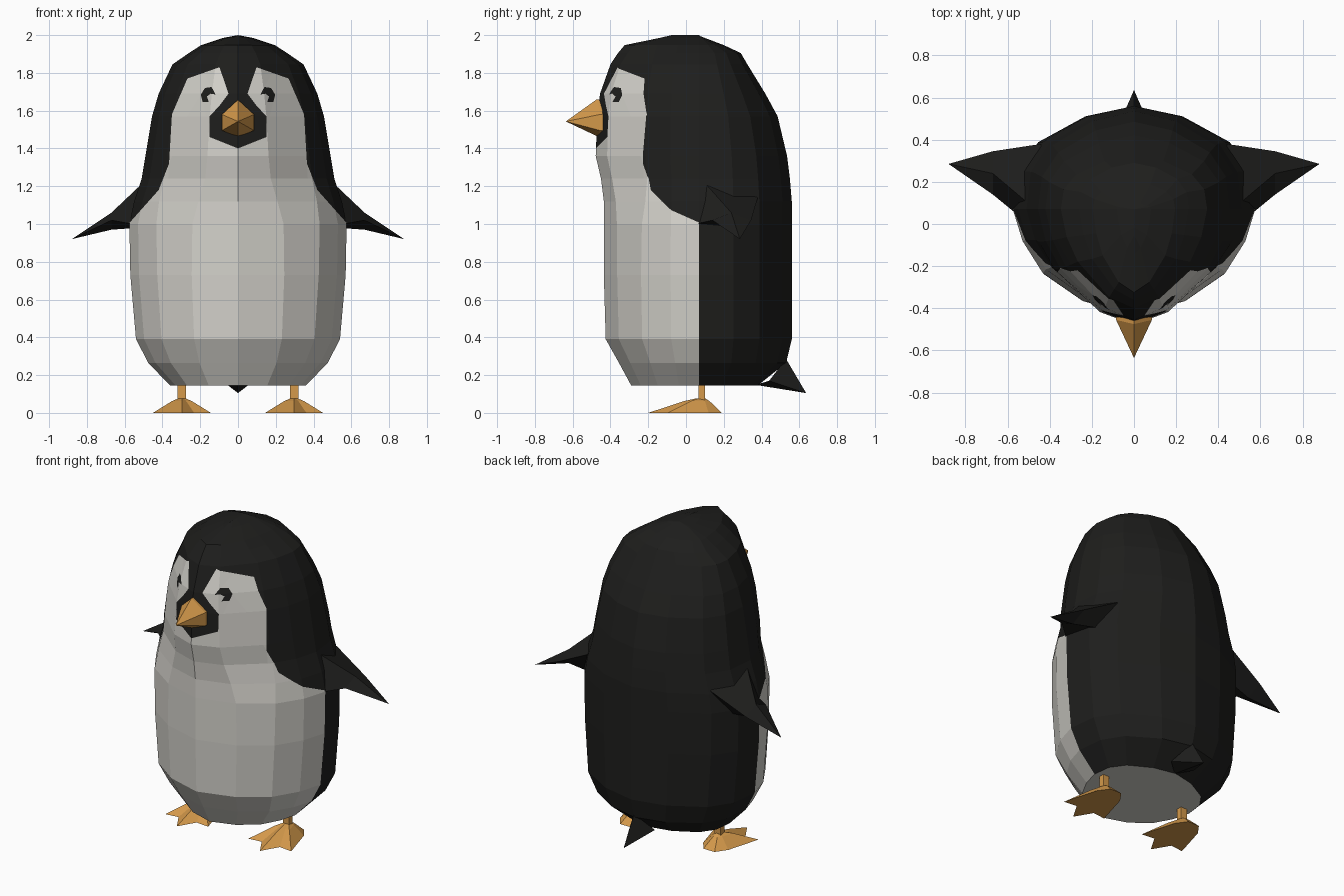
import bpy, bmesh
from mathutils import Vector

if "Cube" in bpy.data.objects:
    bpy.data.objects.remove(bpy.data.objects["Cube"])


def material(name, rgb):
    m = bpy.data.materials.new(name)
    m.diffuse_color = (*rgb, 1)
    m.use_nodes = True
    m.node_tree.nodes["Principled BSDF"].inputs["Base Color"].default_value = m.diffuse_color
    return m


BLACK = material("black", (0.013, 0.013, 0.012))
WHITE = material("white", (0.66, 0.645, 0.60))
ORANGE = material("orange", (0.66, 0.32, 0.07))


def loft(rings, closed=True):
    """Skin quads between rings and cap both ends."""
    bm = bmesh.new()
    rows = [[bm.verts.new(p) for p in r] for r in rings]
    n = len(rows[0])
    for a, b in zip(rows, rows[1:]):
        for j in range(n if closed else n - 1):
            k = (j + 1) % n
            bm.faces.new((a[j], a[k], b[k], b[j]))
    bm.faces.new(rows[0][::-1])
    if closed:
        bm.faces.new(rows[-1])
    bmesh.ops.remove_doubles(bm, verts=bm.verts[:], dist=0.0005)
    if closed:
        bmesh.ops.recalc_face_normals(bm, faces=bm.faces[:])
    return bm


def finish(name, bm, mats, mirror=False):
    me = bpy.data.meshes.new(name)
    bm.to_mesh(me)
    bm.free()
    for m in mats:
        me.materials.append(m)
    ob = bpy.data.objects.new(name, me)
    bpy.context.collection.objects.link(ob)
    if mirror:
        ob.modifiers.new("mirror", 'MIRROR').merge_threshold = 0.0005
    return ob


def inside(x, z, poly):
    hit = False
    for (x1, z1), (x2, z2) in zip(poly, poly[1:] + poly[:1]):
        if (z1 > z) != (z2 > z) and x < x1 + (z - z1) * (x2 - x1) / (z2 - z1):
            hit = not hit
    return hit


def paint(bm, poly, index):
    """Cut a front-view outline into the front faces and colour what lies within."""
    for (x1, z1), (x2, z2) in zip(poly, poly[1:] + poly[:1]):
        faces = []
        for f in bm.faces:
            xs, zs = [v.co.x for v in f.verts], [v.co.z for v in f.verts]
            if (f.calc_center_median().y < 0.08 and min(zs) <= max(z1, z2) and max(zs) >= min(z1, z2)
                    and min(xs) <= max(x1, x2) and max(xs) >= min(x1, x2)):
                faces.append(f)
        geom = faces + list({e for f in faces for e in f.edges}) + list({v for f in faces for v in f.verts})
        bmesh.ops.bisect_plane(bm, geom=geom, dist=0.0005, plane_co=(x1, 0, z1),
                               plane_no=Vector((z2 - z1, 0, x1 - x2)).normalized())
    for f in bm.faces:
        c = f.calc_center_median()
        if c.y < 0.08 and inside(c.x, c.z, poly):
            f.material_index = index


# body and head: half rings from front to back, blending a round belly into a pointed face
BACK = [(1, 0), (.96, .37), (.79, .65), (.40, .9), (0, 1)]
BELLY = [(0, -1), (.43, -.86), (.75, -.61), (.92, -.3)] + BACK
FACE = [(0, -1), (.33, -.89), (.77, -.52), (.92, -.28)] + BACK
LEVELS = [  # z, half width, front y, back y, face blend
    (.145, .36, -.29, .38, 0), (.265, .475, -.355, .53, 0), (.39, .54, -.425, .56, 0),
    (.73, .57, -.435, .56, 0), (1.0, .575, -.435, .56, .1), (1.12, .55, -.435, .56, .5),
    (1.24, .51, -.45, .55, .9), (1.36, .49, -.478, .535, 1), (1.57, .455, -.47, .485, 1),
    (1.69, .42, -.455, .42, 1), (1.845, .347, -.40, .325, .9), (1.905, .26, -.36, .29, .7),
    (1.947, .195, -.325, .20, .6), (1.985, .08, -.14, .10, .3), (2.0, 0, -.075, .06, 0)]
SPLIT = 0.07
rings = []
for z, w, yf, yb, t in LEVELS:
    ring = []
    for (bx, by), (fx, fy) in zip(BELLY, FACE):
        x, y = bx + (fx - bx) * t, by + (fy - by) * t
        ring.append((x * w, SPLIT + y * ((yb - SPLIT) if y > 0 else (SPLIT - yf)), z))
    rings.append(ring)
body = loft(rings, closed=False)
for f in body.faces:
    c = f.calc_center_median()
    f.material_index = int(c.z < 0.147 or (c.z < 1.0 and c.y < SPLIT))
# white chest and cheek outline, then the dark eye
paint(body, [(0, 1.0), (.58, 1.0), (.42, 1.18), (.365, 1.32), (.35, 1.58), (.268, 1.77), (.098, 1.83),
             (.05, 1.69), (.095, 1.63), (.15, 1.57), (.15, 1.46), (0, 1.40)], 1)
paint(body, [(.118, 1.685), (.14, 1.725), (.175, 1.72), (.197, 1.685), (.187, 1.645),
             (.155, 1.647), (.165, 1.675), (.145, 1.69)], 0)
finish("body", body, [BLACK, WHITE], mirror=True)

# wings
tip = (.88, .285, .92)
finish("wings", loft([
    [(.56, .05, 1.0), (.48, .08, 1.24), (.44, .38, 1.14), (.53, .28, .98)],
    [(.67, .14, 1.02), (.67, .24, 1.06), (.67, .345, 1.02), (.67, .24, .97)],
    [tip] * 4]), [BLACK], mirror=True)

# beak
finish("beak", loft([
    [(0, -.45, 1.658), (.085, -.44, 1.58), (.085, -.44, 1.495),
     (0, -.46, 1.462), (-.085, -.44, 1.495), (-.085, -.44, 1.58)],
    [(0, -.475, 1.658), (.085, -.455, 1.58), (.085, -.455, 1.495),
     (0, -.465, 1.462), (-.085, -.455, 1.495), (-.085, -.455, 1.58)],
    [(0, -.636, 1.543)] * 6]), [ORANGE])

# tail
finish("tail", loft([
    [(0, .53, .285), (.085, .44, .17), (0, .37, .148), (-.085, .44, .17)],
    [(0, .636, .105)] * 4]), [BLACK])

# webbed feet with three toes
CX, CY = .297, .09
side = [(.04, .10), (.09, .03), (.153, -.19), (.065, -.18)]
outline = [(0, -.29)] + [(-x, y) for x, y in side[::-1]] + side
finish("feet", loft([[(CX + x * s, CY + y * s, z) for x, y in outline]
                     for s, z in ((1, 0), (.35, .062), (.15, .075))]), [ORANGE], mirror=True)

# legs
finish("legs", loft([[(CX + x, .083 + y, z) for x, y in ((-.022, -.018), (.022, -.018), (.022, .018), (-.022, .018))]
                     for z in (.06, .18)]), [ORANGE], mirror=True)
